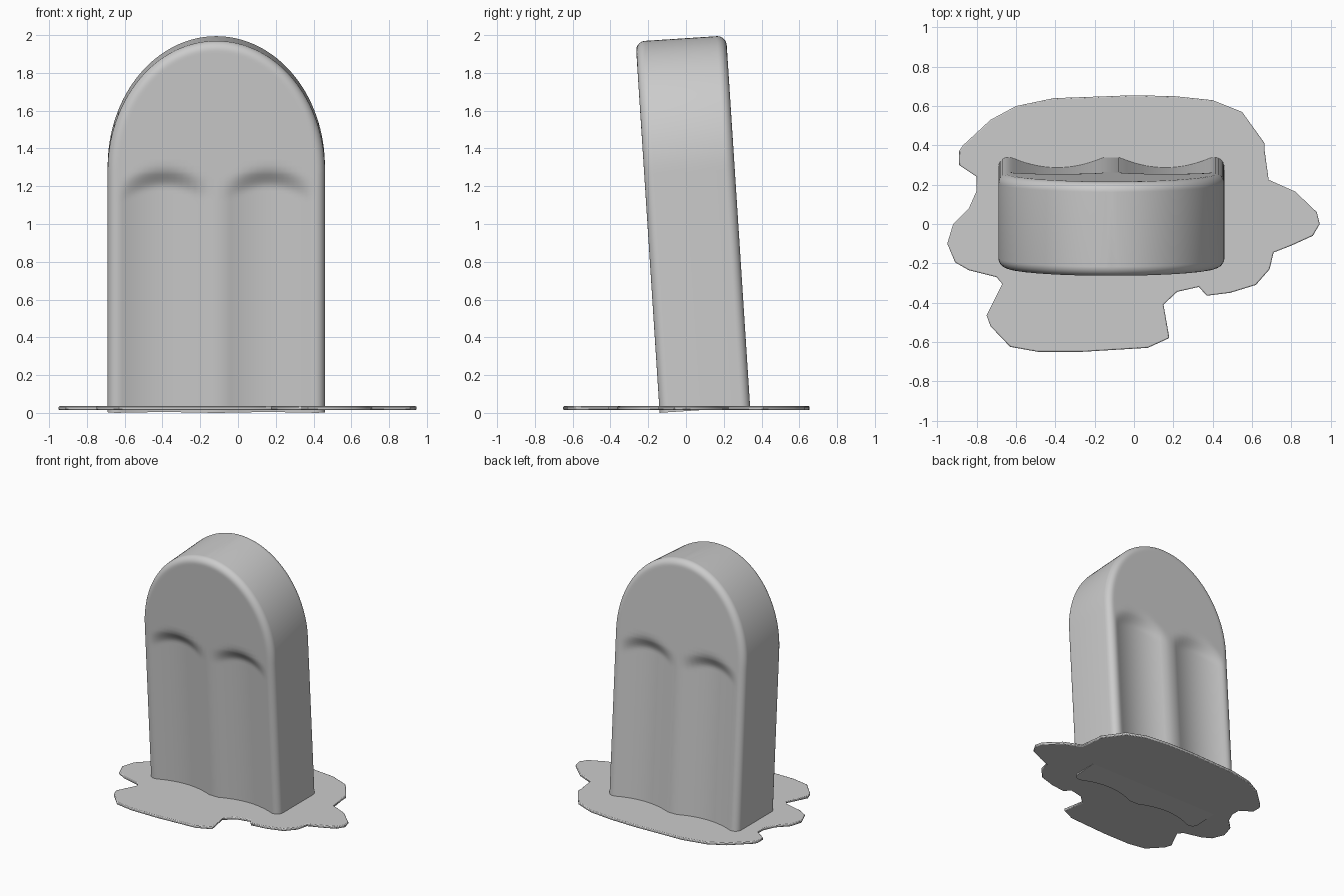
import bpy, bmesh, math

if "Cube" in bpy.data.objects:
    bpy.data.objects.remove(bpy.data.objects["Cube"])

HALF_W, HALF_T, R = 0.575, 0.24, 0.05   # half width, half thickness, edge rounding
ARCH_Z, ARCH_H = 1.28, 0.69             # start and height of the arched top


def make_object(name, bm):
    bmesh.ops.recalc_face_normals(bm, faces=bm.faces[:])
    mesh = bpy.data.meshes.new(name)
    bm.to_mesh(mesh)
    bm.free()
    ob = bpy.data.objects.new(name, mesh)
    bpy.context.collection.objects.link(ob)
    bpy.ops.object.select_all(action='DESELECT')
    ob.select_set(True)
    bpy.context.view_layer.objects.active = ob
    return ob


def half_depth(x, z):
    # rounded rim
    if z <= ARCH_Z:
        d = HALF_W - abs(x)
    else:
        ex, ez = x / HALF_W, (z - ARCH_Z) / ARCH_H
        f = math.hypot(ex, ez)
        grad = math.hypot(ex / HALF_W, ez / ARCH_H) / max(f, 1e-6)
        d = (1 - f) / max(grad, 1e-6) if f > 1e-6 else HALF_W
    k = min(max(R - d, 0), R)
    depth = HALF_T - (R - math.sqrt(max(R * R - k * k, 0)))
    # two long grooves with arched upper ends
    s = (abs(x) - 0.275) / 0.235
    if abs(s) < 1:
        t = min(max((1.31 - 0.08 * s * s - z) / 0.12, 0), 1)
        depth -= 0.052 * (1 - s * s) * t * t * (3 - 2 * t)
    return depth


# Ice bar: matching front and back grids joined around the rim
N = 48
us = [math.sin(math.pi / 2 * (-1 + 2 * i / N)) for i in range(N + 1)]
rows = [(z, HALF_W) for z in [0, 0.3, 0.6, 0.9, 1.05] + [1.1 + 0.018 * i for i in range(11)]]
for i in range(33):
    a = math.pi / 2 * i / 32
    rows.append((ARCH_Z + ARCH_H * math.sin(a), HALF_W * math.cos(a)))
bm = bmesh.new()
grids = []
for side in (-1, 1):
    grids.append([[bm.verts.new((w * u, side * half_depth(w * u, z), z)) for u in us]
                  for z, w in rows])
for g in grids:
    for lo, hi in zip(g, g[1:]):
        for i in range(N):
            bm.faces.new((lo[i], lo[i + 1], hi[i + 1], hi[i]))
f, b = grids
for j in range(len(rows) - 1):
    for i in (0, N):
        bm.faces.new((f[j][i], f[j + 1][i], b[j + 1][i], b[j][i]))
bm.faces.new(f[0] + b[0][::-1])
for i in range(N):
    bm.faces.new((f[-1][i], f[-1][i + 1], b[-1][i + 1], b[-1][i]))
bmesh.ops.remove_doubles(bm, verts=bm.verts[:], dist=0.0002)
bar = make_object("ice_bar", bm)
bpy.ops.object.shade_smooth_by_angle(angle=math.radians(40))
bar.location = (-0.115, 0.1, 0.016)
bar.rotation_euler.x = math.radians(3.7)

# Melted puddle: irregular outline, thin slab with softened edge
outline = [(-.87, .40), (-.73, .53), (-.60, .60), (-.41, .64), (0, .655), (.21, .65),
           (.40, .63), (.55, .57), (.665, .41), (.665, .37), (.685, .225), (.82, .165),
           (.93, .06), (.945, 0), (.91, -.06), (.80, -.11), (.71, -.145), (.69, -.23),
           (.62, -.31), (.49, -.35), (.37, -.365), (.33, -.32), (.22, -.345), (.15, -.41),
           (.18, -.58), (.07, -.63), (-.26, -.65), (-.49, -.65), (-.63, -.625),
           (-.73, -.52), (-.75, -.465), (-.67, -.305), (-.70, -.27), (-.84, -.235),
           (-.91, -.195), (-.95, -.10), (-.92, 0), (-.84, .08), (-.80, .17), (-.80, .24),
           (-.89, .30), (-.89, .37)]
bm = bmesh.new()
base = bm.faces.new([bm.verts.new((x, y, 0.015)) for x, y in outline])
ext = bmesh.ops.extrude_face_region(bm, geom=[base], use_keep_orig=True)
for v in ext["geom"]:
    if isinstance(v, bmesh.types.BMVert):
        v.co.z = 0.036
puddle = make_object("puddle", bm)
bev = puddle.modifiers.new("soft_edge", 'BEVEL')
bev.width = 0.006
bev.segments = 2
bev.limit_method = 'ANGLE'
bev.angle_limit = math.radians(60)
bpy.ops.object.shade_smooth_by_angle(angle=math.radians(35))
